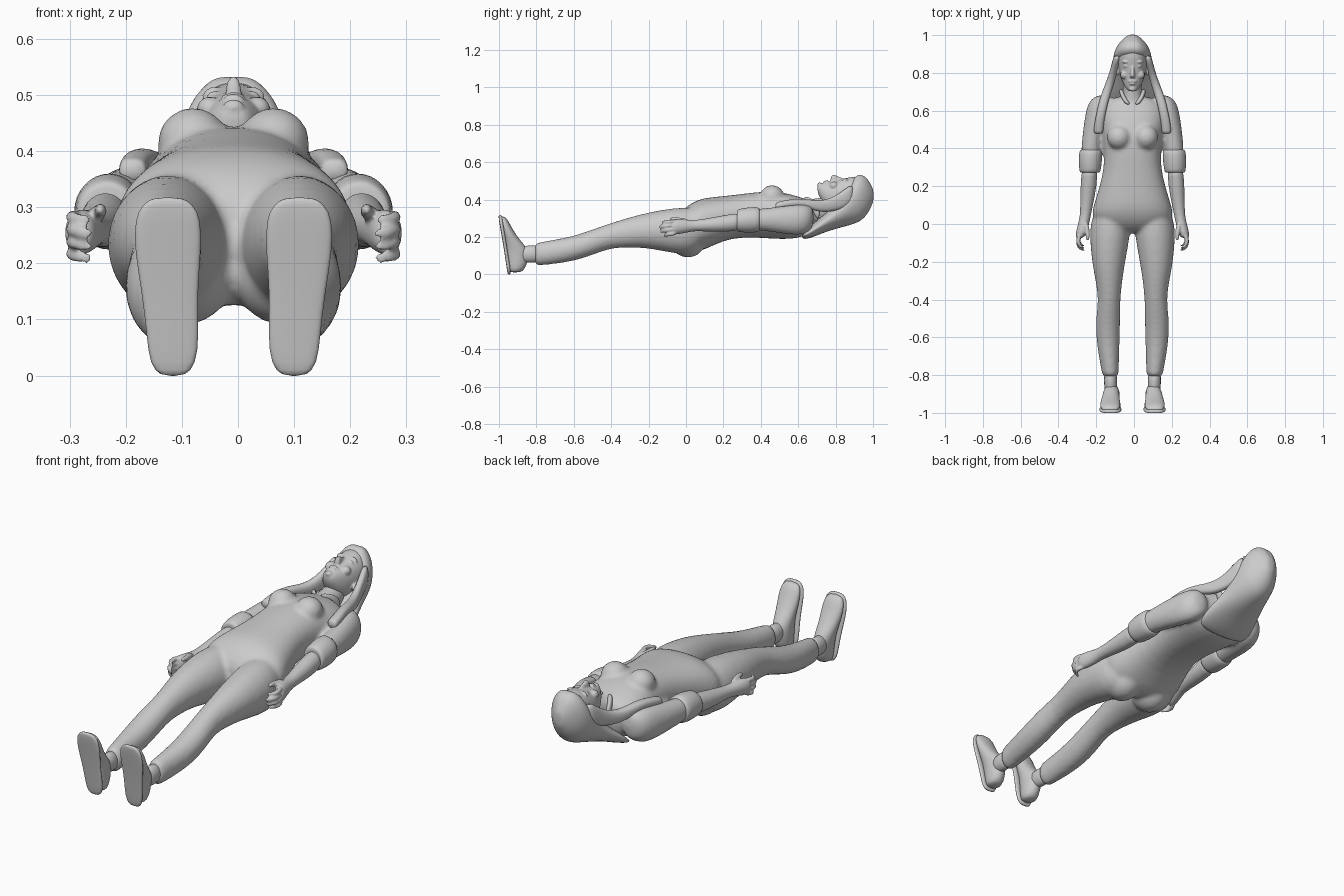
import bpy, bmesh, math
from mathutils import Matrix, Vector

CX = -0.008  # body centre line


def loft(bm, rings, axis='Y', n=16, p=2.0, s=1):
    """rings: (position along axis, x, low, high, half width), x mirrored by s."""
    prev, first = None, None
    for (t, x, lo, hi, hw) in rings:
        cur = []
        for i in range(n):
            a = 2 * math.pi * i / n
            c, d = math.cos(a), math.sin(a)
            u = math.copysign(abs(c) ** (2 / p), c) * hw
            v = (lo + hi) / 2 + math.copysign(abs(d) ** (2 / p), d) * (hi - lo) / 2
            px = CX + s * (x + u)
            cur.append(bm.verts.new((px, t, v) if axis == 'Y' else (px, v, t)))
        if prev:
            for i in range(n):
                j = (i + 1) % n
                bm.faces.new((prev[i], prev[j], cur[j], cur[i]))
        else:
            first = cur
        prev = cur
    bm.faces.new(first)
    bm.faces.new(prev)


def ball(bm, c, r, s=1):
    m = Matrix.Translation((CX + s * c[0], c[1], c[2])) @ Matrix.Diagonal((*r, 1))
    bmesh.ops.create_uvsphere(bm, u_segments=16, v_segments=10, radius=1, matrix=m)


def finish(name, bm, subsurf=1, voxel=0, smooth=4):
    bmesh.ops.recalc_face_normals(bm, faces=bm.faces[:])
    me = bpy.data.meshes.new(name)
    bm.to_mesh(me)
    bm.free()
    for f in me.polygons:
        f.use_smooth = True
    ob = bpy.data.objects.new(name, me)
    bpy.context.collection.objects.link(ob)
    if subsurf:
        ob.modifiers.new("Subsurf", 'SUBSURF').levels = subsurf
        ob.modifiers["Subsurf"].render_levels = subsurf
    if voxel:
        r = ob.modifiers.new("Blend", 'REMESH')
        r.mode = 'VOXEL'
        r.voxel_size = voxel
        r.use_smooth_shade = True
        sm = ob.modifiers.new("Smooth", 'SMOOTH')
        sm.factor, sm.iterations = 0.5, smooth
    return ob


# Torso, neck, legs and upper arms blended into one body
bm = bmesh.new()
loft(bm, [(-.05, 0, .17, .31, .09), (0, 0, .125, .365, .20), (.05, 0, .12, .395, .22),
          (.1, 0, .13, .412, .208), (.2, 0, .182, .42, .175), (.3, 0, .198, .432, .152),
          (.4, 0, .195, .445, .152), (.5, 0, .187, .445, .165), (.58, 0, .19, .425, .18),
          (.64, 0, .205, .405, .16), (.68, 0, .24, .39, .09)], p=2.3, n=20)
loft(bm, [(.62, 0, .25, .41, .07), (.68, 0, .26, .405, .055), (.74, 0, .29, .415, .05),
          (.8, 0, .31, .44, .05)])
for s in (-1, 1):
    loft(bm, [(.09, .11, .14, .36, .08), (.02, .115, .105, .36, .107), (-.06, .12, .108, .36, .11),
              (-.2, .127, .14, .335, .09), (-.3, .125, .143, .308, .072),
              (-.4, .122, .142, .277, .058), (-.5, .13, .102, .242, .066),
              (-.6, .13, .07, .207, .064), (-.7, .125, .055, .188, .055),
              (-.79, .117, .046, .172, .045), (-.81, .117, .047, .17, .043)], s=s)
    ball(bm, (.085, .01, .185), (.09, .1, .095), s)
    ball(bm, (.072, .46, .415), (.066, .068, .063), s)
    loft(bm, [(.685, .15, .25, .36, .04), (.65, .17, .22, .375, .062), (.6, .188, .205, .378, .06),
              (.5, .207, .22, .365, .056), (.4, .22, .235, .352, .053), (.33, .222, .235, .35, .05)], s=s)
finish("body", bm, 1, 0.011)

# Rolled sleeve cuffs, forearms, hands
for s, side in ((-1, "left"), (1, "right")):
    bm = bmesh.new()
    loft(bm, [(.395, .22, .24, .35, .052), (.392, .22, .225, .362, .062), (.34, .223, .222, .362, .064),
              (.285, .225, .225, .352, .058), (.272, .225, .232, .345, .054), (.272, .225, .25, .33, .04)], s=s)
    finish(side + "_sleeve_cuff", bm)

    bm = bmesh.new()
    loft(bm, [(.32, .225, .235, .34, .045), (.2, .232, .225, .317, .044), (.1, .243, .23, .298, .034),
              (.04, .25, .232, .29, .029), (.0, .259, .222, .295, .03), (-.05, .272, .212, .298, .03),
              (-.075, .278, .215, .293, .024)], s=s)
    for k in range(4):
        z, L = .286 - .022 * k, (.0, .012, .006, -.012)[k]
        r = .0115
        path = ((-.05, .278), (-.085 - L / 2, .29), (-.11 - L, .285), (-.125 - L, .268), (-.13 - L, .255))
        loft(bm, [(y, x, z - r - .003 * i, z + r - .003 * i, r * (1.15 - .06 * i))
                  for i, (y, x) in enumerate(path)], n=8, s=s)
    loft(bm, [(.01, .25, .265, .3, .016), (-.03, .24, .275, .306, .015), (-.065, .236, .281, .308, .012),
              (-.09, .238, .286, .305, .008)], n=8, s=s)
    finish(side + "_forearm_and_hand", bm, 1, 0.005, 2)

    # Ankle, shoe and flat sole
    bm = bmesh.new()
    loft(bm, [(-.78, .117, .06, .16, .036), (-.83, .116, .063, .155, .034), (-.9, .115, .06, .155, .037)], s=s)
    finish(side + "_ankle", bm)
    bm = bmesh.new()
    loft(bm, [(.01, .108, -.945, -.885, .03), (.03, .108, -.957, -.858, .04), (.09, .11, -.965, -.838, .043),
              (.14, .113, -.972, -.845, .045), (.18, .116, -.978, -.885, .049), (.24, .118, -.988, -.926, .056),
              (.285, .118, -.995, -.948, .052), (.312, .118, -.998, -.968, .034)], 'Z', s=s)
    finish(side + "_shoe", bm)
    bm = bmesh.new()
    loft(bm, [(-.002, .108, -.952, -.937, .022), (.02, .108, -.957, -.937, .042), (.07, .108, -.964, -.944, .047),
              (.15, .114, -.976, -.957, .05), (.22, .117, -.988, -.968, .06), (.28, .117, -.999, -.978, .06),
              (.305, .117, -1.002, -.981, .046), (.318, .117, -1.002, -.985, .026)], 'Z', p=3.5, s=s)
    finish(side + "_sole", bm)

# Head with facial features
bm = bmesh.new()
loft(bm, [(.702, 0, .445, .475, .018), (.715, 0, .41, .488, .034), (.745, 0, .355, .494, .053),
          (.785, 0, .33, .502, .067), (.83, 0, .315, .51, .076), (.88, 0, .305, .524, .081),
          (.93, 0, .315, .525, .074), (.97, 0, .35, .5, .045)], p=2.2, n=20)
loft(bm, [(.85, 0, .48, .513, .009), (.81, 0, .48, .526, .011), (.788, 0, .48, .54, .014),
          (.777, 0, .48, .53, .015), (.772, 0, .48, .51, .01)], n=10)
ball(bm, (0, .755, .494), (.024, .006, .011))
ball(bm, (0, .742, .492), (.02, .006, .011))
ball(bm, (0, .715, .478), (.02, .014, .014))
for s in (-1, 1):
    ball(bm, (.033, .836, .494), (.016, .008, .014), s)
    ball(bm, (.033, .858, .497), (.024, .008, .018), s)
    ball(bm, (.042, .79, .475), (.024, .024, .022), s)
    ball(bm, (.08, .815, .395), (.01, .032, .018), s)
finish("head", bm, 1, 0.0045, 2)

# Hair: cap falling behind the neck
bm = bmesh.new()
loft(bm, [(.62, 0, .19, .215, .12), (.65, 0, .19, .245, .145), (.7, 0, .208, .29, .143), (.76, 0, .232, .34, .125),
          (.82, 0, .248, .4, .11), (.865, 0, .26, .465, .105), (.9, 0, .27, .532, .1),
          (.935, 0, .285, .545, .088), (.97, 0, .32, .522, .062), (.992, 0, .365, .478, .035),
          (1.003, 0, .395, .45, .018)], n=20, p=2.1)
# centre parting
for v in bm.verts:
    if abs(v.co.x - CX) < 1e-4 and v.co.y > .89 and v.co.z > .46:
        v.co.z -= .008
finish("hair", bm, 2)

# Hair locks hanging forward over the shoulders
for s, side in ((-1, "left"), (1, "right")):
    bm = bmesh.new()
    loft(bm, [(.9, .078, .38, .5, .022), (.84, .092, .35, .45, .02), (.78, .108, .335, .41, .022),
              (.72, .128, .33, .395, .026), (.66, .15, .35, .402, .026), (.6, .163, .365, .408, .025),
              (.54, .176, .355, .4, .026), (.49, .18, .345, .388, .026), (.478, .18, .345, .386, .025)],
         n=10, p=2.6, s=s)
    finish(side + "_hair_lock", bm)

# Small neckline collar
for s, side in ((-1, "left"), (1, "right")):
    bm = bmesh.new()
    loft(bm, [(.63, .02, .395, .418, .014), (.66, .042, .365, .415, .016), (.695, .058, .30, .395, .014),
              (.715, .06, .29, .37, .01)], n=10, s=s)
    finish(side + "_collar", bm)
